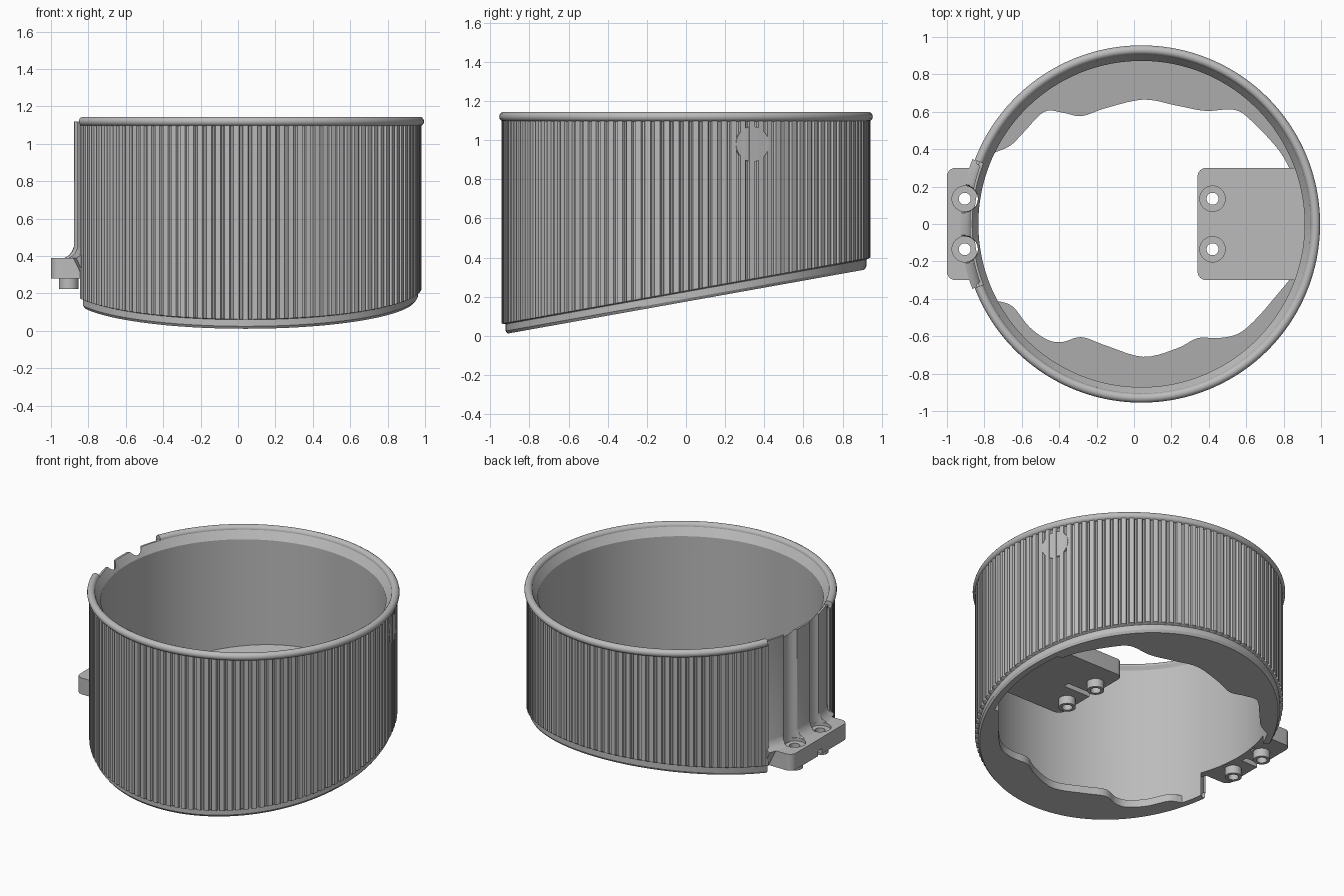
import bpy, bmesh
from math import sin, cos, pi, radians, sqrt

if "Cube" in bpy.data.objects:
    bpy.data.objects.remove(bpy.data.objects["Cube"])

CX = 0.04            # centre of the round body
INNER, BAND, GROOVE, RIB = 0.872, 0.922, 0.929, 0.942
GAP = 21             # half angle of the plain wall section, degrees
SCREWS = (-0.135, 0.135)
LOW, HIGH = 0.28, 0.39

grey = bpy.data.materials.new("plain grey")
grey.use_nodes = True
grey.diffuse_color = (0.5, 0.5, 0.5, 1)
grey.node_tree.nodes["Principled BSDF"].inputs["Base Color"].default_value = (0.5, 0.5, 0.5, 1)


def finish(bm, name, smooth=True):
    bmesh.ops.recalc_face_normals(bm, faces=bm.faces)
    mesh = bpy.data.meshes.new(name)
    bm.to_mesh(mesh)
    bm.free()
    mesh.materials.append(grey)
    ob = bpy.data.objects.new(name, mesh)
    bpy.context.collection.objects.link(ob)
    if smooth:
        smooth_object(ob)
    return ob


def smooth_object(ob):
    bpy.ops.object.select_all(action='DESELECT')
    ob.select_set(True)
    bpy.context.view_layer.objects.active = ob
    bpy.ops.object.shade_smooth_by_angle(angle=radians(30))


def floor_z(y):
    return 0.01 + 0.179 * (y + 0.92)


def polar(r, a):
    return CX + r * cos(a), r * sin(a)


def loft(name, columns):
    """Skin a row of closed sections and cap both ends."""
    bm = bmesh.new()
    rows = [[bm.verts.new(p) for p in col] for col in columns]
    n = len(rows[0])
    for a, b in zip(rows, rows[1:]):
        for i in range(n):
            j = (i + 1) % n
            bm.faces.new((a[i], a[j], b[j], b[i]))
    bm.faces.new(rows[0])
    bm.faces.new(rows[-1])
    return finish(bm, name)


def prism(name, outline, bottom, top, smooth=True):
    """Extrude an outline; bottom and top are functions of y."""
    bm = bmesh.new()
    lo = [bm.verts.new((x, y, bottom(y))) for x, y in outline]
    hi = [bm.verts.new((x, y, top(y))) for x, y in outline]
    bm.faces.new(lo)
    bm.faces.new(hi)
    for i in range(len(lo)):
        j = (i + 1) % len(lo)
        bm.faces.new((lo[i], lo[j], hi[j], hi[i]))
    return finish(bm, name, smooth)


# Ribbed wall with a plain slanted band at its foot
def wall_section(a, r):
    def pt(rad, z=None, lift=0):
        x, y = polar(rad, a)
        return x, y, floor_z(y) + lift if z is None else z
    return [pt(INNER), pt(0.912), pt(BAND, lift=0.015), pt(BAND, lift=0.05),
            pt(r, lift=0.056), pt(r, 1.1), pt(0.928, 1.1), pt(0.928, 1.12),
            pt(0.905, 1.12), pt(INNER, 1.07)]


columns = []
for i in range(60 - 7, -60 + 6, -1):
    for part, r in ((0.8, GROOVE), (0.68, RIB), (0.12, RIB), (0, GROOVE)):
        columns.append(wall_section(radians(3 * (i + part - 0.4)), r))
end = radians(180 - GAP)
columns = [wall_section(end, RIB)] + columns + [wall_section(-end, RIB)]
loft("ribbed_wall", columns)

# Rounded rim
loft("rim", [[(*polar(0.93 + 0.025 * cos(t), a), 1.12 + 0.025 * sin(t))
              for t in [2 * pi * k / 14 for k in range(14)]]
             for a in [end * (k / 80 - 1) for k in range(161)]])


# Plain wall section with screwdriver channels
def channel_radius(a, r):
    for s in SCREWS:
        dx, dy = -0.905 - CX, s
        along = dx * cos(a) + dy * sin(a)
        off = dx * sin(a) - dy * cos(a)
        if abs(off) < 0.07:
            r = min(r, along - sqrt(0.07 ** 2 - off ** 2))
    return max(r, INNER + 0.006)


def plain_section(a):
    col = []
    for z, flare in ((LOW, 0), (HIGH, 0.05), (0.405, 0.025), (0.425, 0.01), (0.45, 0)):
        col.append((*polar(channel_radius(a, 0.918 + flare), a), z))
    r = channel_radius(a, 0.918)
    top = min(1.12, 1.07 + 0.05 * (r - INNER) / 0.033)
    col.append((*polar(r, a), top))
    col.append((*polar(min(r - 0.001, 0.905), a), top))
    col.append((*polar(INNER, a), 1.07))
    col.append((*polar(INNER, a), LOW))
    return col


loft("plain_wall", [plain_section(radians(180 + GAP * (k / 48 - 1))) for k in range(97)])


# Screw mounts: a block outside and a tab inside
def cylinder(name, x, y, r, z0, z1):
    ring = [(x + r * cos(2 * pi * k / 32), y + r * sin(2 * pi * k / 32)) for k in range(32)]
    return prism(name, ring, lambda _: z0, lambda _: z1, False)


def boolean(ob, tool, op):
    mod = ob.modifiers.new(op.lower(), 'BOOLEAN')
    mod.operation, mod.object, mod.solver = op, tool, 'EXACT'
    bpy.context.view_layer.objects.active = ob
    bpy.ops.object.modifier_apply(modifier=mod.name)
    bpy.data.objects.remove(tool)


def mount(name, free_x, screw_x, arc_mid, sign):
    half, rc = 0.3, 0.045
    # rounded free corners, then an edge that follows the wall
    outline = []
    for sy in (1, -1):
        turn = [radians(15 * k) for k in range(7)]
        corner = [(free_x + sign * (rc - rc * sin(t)), sy * (half - rc + rc * cos(t))) for t in turn]
        outline += corner if sy > 0 else corner[::-1]
    edge = [-half + 2 * half * k / 16 for k in range(17)]
    outline += [(CX + arc_mid * sqrt(0.895 ** 2 - y * y), y) for y in edge]
    ob = prism(name, outline, lambda _: LOW, lambda _: HIGH, False)
    for y in SCREWS:
        boolean(ob, cylinder("boss", screw_x, y, 0.052, 0.225, LOW + 0.02), 'UNION')
    for y in SCREWS:
        boolean(ob, cylinder("recess", screw_x, y, 0.068, HIGH - 0.02, HIGH + 0.1), 'DIFFERENCE')
        boolean(ob, cylinder("hole", screw_x, y, 0.032, 0.1, 0.6), 'DIFFERENCE')
    a, b = free_x - sign * 0.05, free_x + sign * 0.2
    slot = prism("slot", [(a, -0.02), (b, -0.02), (b, 0.02), (a, 0.02)],
                 lambda _: 0.2, lambda _: LOW + 0.035, False)
    boolean(ob, slot, 'DIFFERENCE')
    smooth_object(ob)


mount("outer_mount", -1.0, -0.905, -1, 1)
mount("inner_tab", 0.34, 0.42, 1, 1)


# Slanted floor ledges with wavy inner edges
def curve_through(pts):
    out = []
    for i in range(len(pts) - 1):
        p = [pts[max(0, min(len(pts) - 1, i + k))] for k in (-1, 0, 1, 2)]
        for s in range(5):
            t = s / 5
            out.append(tuple(0.5 * (2 * b + (c - a) * t + (2 * a - 5 * b + 4 * c - d) * t * t
                                    + (3 * b - a - 3 * c + d) * t ** 3)
                             for a, b, c, d in zip(*p)))
    return out + [pts[-1]]


def ledge(name, wave, start, stop):
    arc = [polar(0.885, radians(start + (stop - start) * k / 48)) for k in range(49)]
    prism(name, curve_through(wave) + arc, floor_z, lambda y: floor_z(y) + 0.05)


ledge("back_ledge", [(-0.75, 0.38), (-0.66, 0.42), (-0.59, 0.49), (-0.48, 0.6), (-0.38, 0.595),
                     (-0.28, 0.577), (-0.15, 0.62), (0.05, 0.665), (0.22, 0.635), (0.38, 0.605),
                     (0.54, 0.61), (0.64, 0.54), (0.77, 0.4), (0.83, 0.3)], 20, 154)
ledge("front_ledge", [(-0.74, -0.41), (-0.65, -0.44), (-0.56, -0.55), (-0.46, -0.62), (-0.38, -0.63),
                      (-0.28, -0.605), (-0.15, -0.65), (0.05, -0.71), (0.23, -0.665), (0.34, -0.61),
                      (0.45, -0.61), (0.56, -0.585), (0.66, -0.5), (0.78, -0.36), (0.83, -0.3)], -20, -153)

# Flat round pad on the ribs
pad_angle = radians(21.2)
bm = bmesh.new()
bmesh.ops.create_cone(bm, cap_ends=True, segments=32, radius1=0.09, radius2=0.09, depth=0.04)
for v in bm.verts:
    u, w, d = v.co
    r = 0.92 + d
    v.co = (CX + r * cos(pad_angle) - u * sin(pad_angle), r * sin(pad_angle) + u * cos(pad_angle), 0.98 + w)
finish(bm, "round_pad")
